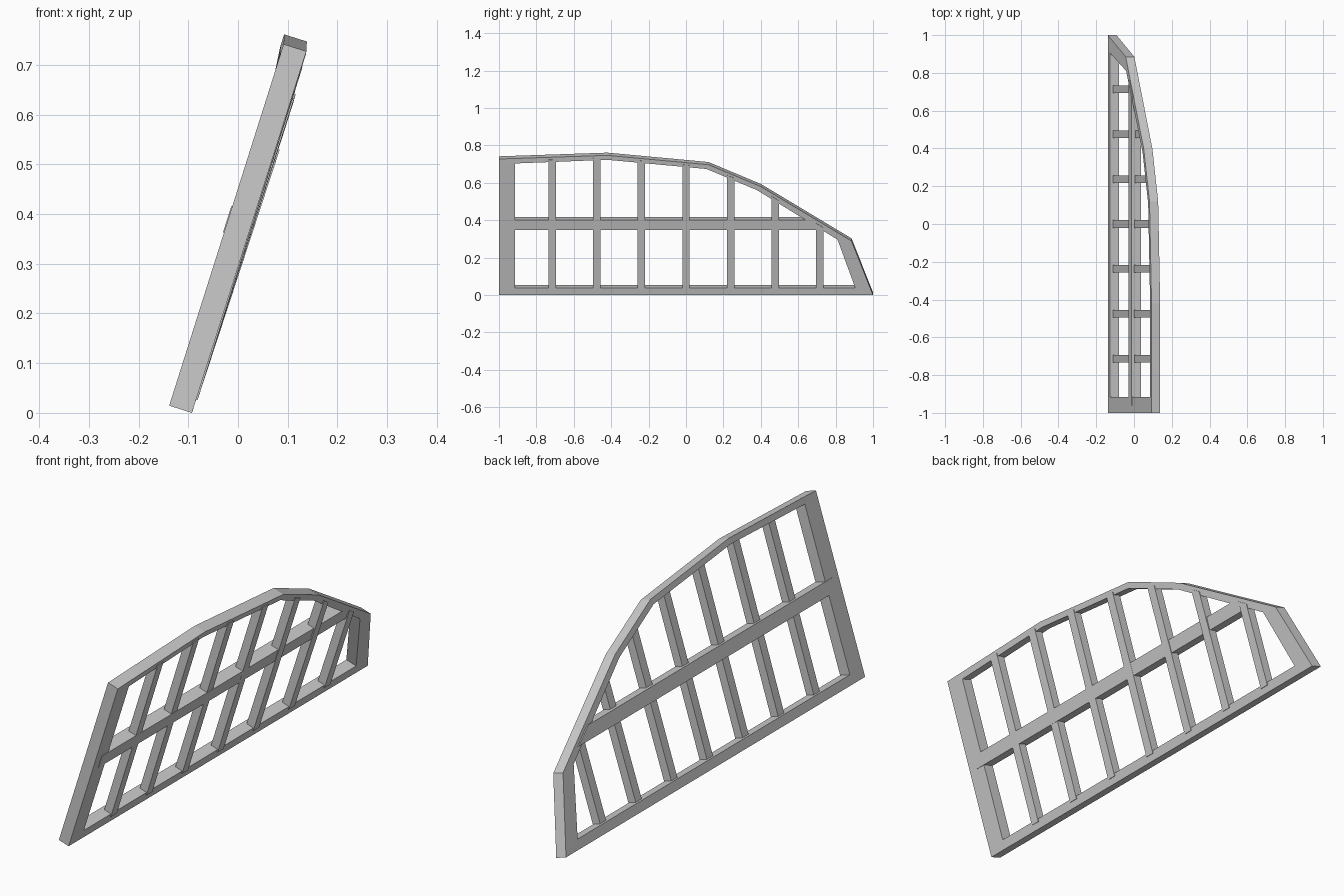
import bpy, bmesh, math
from mathutils import Vector

if "Cube" in bpy.data.objects:
    bpy.data.objects.remove(bpy.data.objects["Cube"])

# Panel plane: y runs along it, v climbs the slope, w runs through the thickness
TILT = math.radians(17.57)
THICK = 0.048
UP = Vector((math.sin(TILT), 0, math.cos(TILT)))
OUT = Vector((math.cos(TILT), 0, -math.sin(TILT)))
ORIGIN = Vector((-0.1385, 0, 0.0145))


def place(y, v, w):
    return ORIGIN + Vector((0, y, 0)) + UP * v + OUT * w


def finish(name, bm):
    bmesh.ops.recalc_face_normals(bm, faces=bm.faces)
    mesh = bpy.data.meshes.new(name)
    bm.to_mesh(mesh)
    bm.free()
    obj = bpy.data.objects.new(name, mesh)
    bpy.context.collection.objects.link(obj)
    return obj


def loop(bm, points, w):
    return [bm.verts.new(place(y, v, w + dw)) for y, v, dw in points]


def bridge(bm, a, b):
    n = len(a)
    for i in range(n):
        j = (i + 1) % n
        bm.faces.new((a[i], a[j], b[j], b[i]))


def slab(name, points, w0, w1):
    bm = bmesh.new()
    a, b = loop(bm, points, w0), loop(bm, points, w1)
    bm.faces.new(a)
    bm.faces.new(b)
    bridge(bm, a, b)
    return finish(name, bm)


# Outer frame: outline and opening as (y, v, slight warp)
outer = [(-1, 0, 0), (-1, 0.763, 0), (-0.42, 0.782, -0.005), (0.12, 0.731, 0),
         (0.4, 0.61, 0.006), (0.885, 0.304, 0.003), (1, 0, 0)]
inner = [(-0.915, 0.04, 0), (-0.915, 0.738, 0), (-0.42, 0.757, -0.005), (0.11, 0.707, 0),
         (0.38, 0.59, 0.006), (0.81, 0.312, 0.003), (0.905, 0.04, 0)]
bm = bmesh.new()
ob, of = loop(bm, outer, 0), loop(bm, outer, THICK)
ib, inf = loop(bm, inner, 0), loop(bm, inner, THICK)
for a, b in ((ob, of), (ib, inf), (ob, ib), (of, inf)):
    bridge(bm, a, b)
finish("window_frame", bm)

# Middle rail, with its far end cut to the slope of the frame
slab("middle_rail", [(-0.96, 0.365, 0), (-0.96, 0.421, 0),
                     (0.672, 0.421, 0), (0.76, 0.365, 0)], -0.002, 0.050)

# Upright bars, ending inside the top of the frame
crest = [tuple((p + q) / 2 for p, q in zip(a, b)) for a, b in zip(outer, inner)][1:6]


def top_at(y):
    for a, b in zip(crest, crest[1:]):
        if a[0] <= y <= b[0]:
            t = (y - a[0]) / (b[0] - a[0])
            return (y, a[1] + t * (b[1] - a[1]), a[2] + t * (b[2] - a[2]))


for i in range(7):
    y = (i - 3) * 0.238
    l, r = y - 0.02, y + 0.02
    slab(f"upright_bar_{i + 1}", [(l, 0.028, 0), top_at(l), top_at(r), (r, 0.028, 0)],
         0.015, 0.051)
